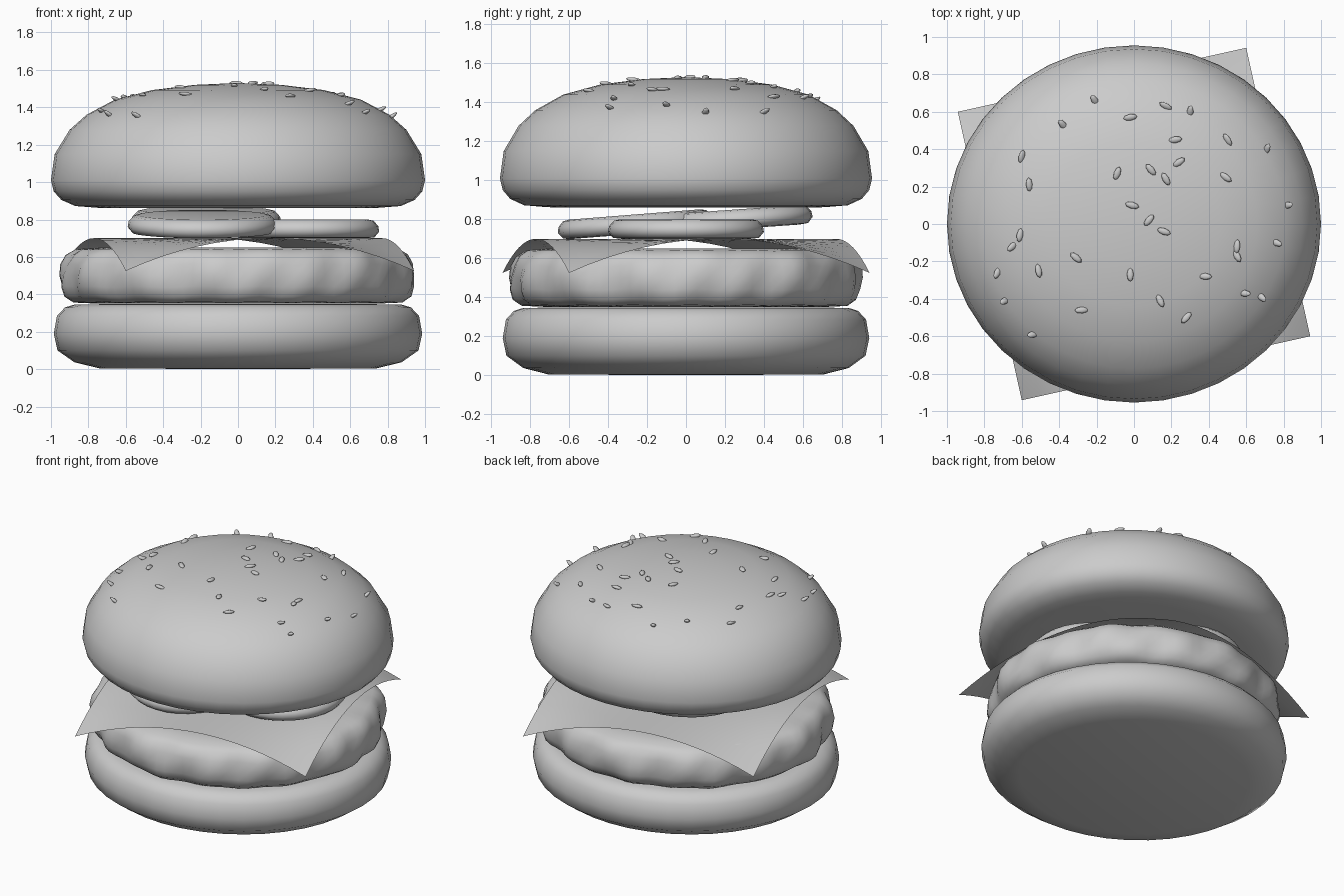
import bpy, bmesh, math, random
from mathutils import Vector, Matrix

if "Cube" in bpy.data.objects:
    bpy.data.objects.remove(bpy.data.objects["Cube"])

random.seed(4)
OVAL = 0.955  # buns and patty are slightly narrower in y


def finish(name, bm, smooth=True):
    bmesh.ops.recalc_face_normals(bm, faces=bm.faces)
    me = bpy.data.meshes.new(name)
    bm.to_mesh(me)
    bm.free()
    for p in me.polygons:
        p.use_smooth = smooth
    ob = bpy.data.objects.new(name, me)
    bpy.context.collection.objects.link(ob)
    return ob


def lathe(name, profile, seg=40, oval=1.0, wobble=None):
    """Spin (radius, z) points round z; first and last points are on the axis."""
    bm = bmesh.new()
    rings = []
    for r, z in profile[1:-1]:
        ring = []
        for i in range(seg):
            a = 2 * math.pi * i / seg
            rr, zz = wobble(r, z, a) if wobble else (r, z)
            ring.append(bm.verts.new((rr * math.cos(a), rr * oval * math.sin(a), zz)))
        rings.append(ring)
    for lo, hi in zip(rings, rings[1:]):
        for i in range(seg):
            j = (i + 1) % seg
            bm.faces.new((lo[i], lo[j], hi[j], hi[i]))
    for ring, (_, z) in ((rings[0], profile[0]), (rings[-1], profile[-1])):
        c = bm.verts.new((0, 0, z))
        for i in range(seg):
            bm.faces.new((ring[i], ring[(i + 1) % seg], c))
    return finish(name, bm)


# Buns
lathe("bottom_bun", [(0, 0), (0.74, 0.004), (0.875, 0.037), (0.965, 0.10), (0.985, 0.19),
                     (0.968, 0.285), (0.925, 0.33), (0.875, 0.345), (0.74, 0.347), (0, 0.347)], oval=OVAL)
crown = [(1.0, 1.01), (0.98, 1.15), (0.90, 1.28), (0.81, 1.36), (0.66, 1.44),
         (0.46, 1.492), (0.23, 1.52), (0, 1.53)]
lathe("top_bun", [(0, 0.86), (0.74, 0.862), (0.87, 0.872), (0.945, 0.905), (0.985, 0.95)] + crown, oval=OVAL)


# Lumpy patty
def lumps(r, z, a):
    side = max(0, r - 0.75) / 0.2
    n = math.sin(13 * a + 9 * z) + 0.8 * math.sin(21 * a + 1.3 - 14 * z) + 0.6 * math.sin(8 * a + 2)
    return r + 0.011 * side * n, z + 0.004 * side * math.sin(17 * a + 1)


lathe("patty", [(0, 0.35), (0.74, 0.35), (0.87, 0.358), (0.915, 0.39), (0.935, 0.44), (0.94, 0.50),
                (0.93, 0.56), (0.905, 0.61), (0.86, 0.64), (0.74, 0.65), (0, 0.65)],
      seg=96, oval=OVAL, wobble=lumps)

# Cheese sheet with drooping corners
bm = bmesh.new()
bmesh.ops.create_grid(bm, x_segments=16, y_segments=16, size=1)
half = 1.117 / math.sqrt(2)
turn = Matrix.Rotation(math.radians(12.5), 4, 'Z')
for v in bm.verts:
    drop = 0.175 * (v.co.x * v.co.y) ** 2
    v.co = turn @ Vector((v.co.x * half, v.co.y * half, 0.70 - drop))
finish("cheese", bm)

# Pickle slices: centre and tilt about x
for i, (x, y, z, tilt) in enumerate([(0.355, 0, 0.75, 0), (-0.19, -0.26, 0.775, 4.5), (-0.17, 0.25, 0.80, 4)]):
    ob = lathe(f"pickle_{i + 1}", [(0, -0.05), (0.33, -0.05), (0.375, -0.045), (0.40, -0.015),
                                   (0.395, 0.015), (0.37, 0.043), (0.34, 0.05), (0, 0.05)], seg=32)
    ob.location = (x, y, z)
    ob.rotation_euler.x = math.radians(tilt)


# Sesame seeds: x, y and heading in degrees
def crown_at(r):
    for (r1, z1), (r0, z0) in zip(crown, crown[1:]):
        if r0 <= r <= r1:
            t = (r - r0) / (r1 - r0)
            return z0 + t * (z1 - z0), math.atan2(z0 - z1, r1 - r0)
    return 1.0, 1.4


seeds = [(-.09, .27, 70), (.09, .29, 130), (.17, .24, 120), (.24, .33, 35), (.22, .45, 10), (-.01, .1, 165),
         (.08, .02, 50), (.16, -.04, 160), (-.02, -.27, 90), (-.31, -.18, 140), (-.51, -.25, 100),
         (-.28, -.46, 5), (.14, -.41, 115), (.28, -.5, 50), (.38, -.28, 175), (.55, -.12, 85), (.55, -.17, 120),
         (.49, .25, 145), (-.56, .21, 95), (.5, .45, 120), (-.02, .57, 10), (-.21, .66, 120), (.17, .63, 150),
         (.3, .6, 80), (-.38, .53, 130), (-.6, .36, 80), (.71, .4, 60), (.82, .1, 10), (.76, -.1, 160),
         (.59, -.37, 170), (.68, -.39, 140), (-.65, -.12, 40), (-.61, -.06, 80), (-.73, -.26, 60),
         (-.69, -.41, 30), (-.54, -.59, 20)]
bm = bmesh.new()
for x, y, heading in seeds:
    z, slope = crown_at(math.hypot(x, y / OVAL))
    a = math.atan2(y, x)
    tilt = Matrix.Rotation(slope * 0.9, 4, Vector((math.sin(a), -math.cos(a), 0)))
    if slope < 0:
        tilt = Matrix.Rotation(-slope, 4, Vector((-math.sin(a), math.cos(a), 0)))
    m = Matrix.Translation((x, y, z + 0.004)) @ tilt @ Matrix.Rotation(math.radians(heading), 4, 'Z')
    bmesh.ops.create_uvsphere(bm, u_segments=8, v_segments=6, radius=1,
                              matrix=m @ Matrix.Diagonal((0.038, 0.018, 0.011, 1)))
finish("sesame_seeds", bm)
